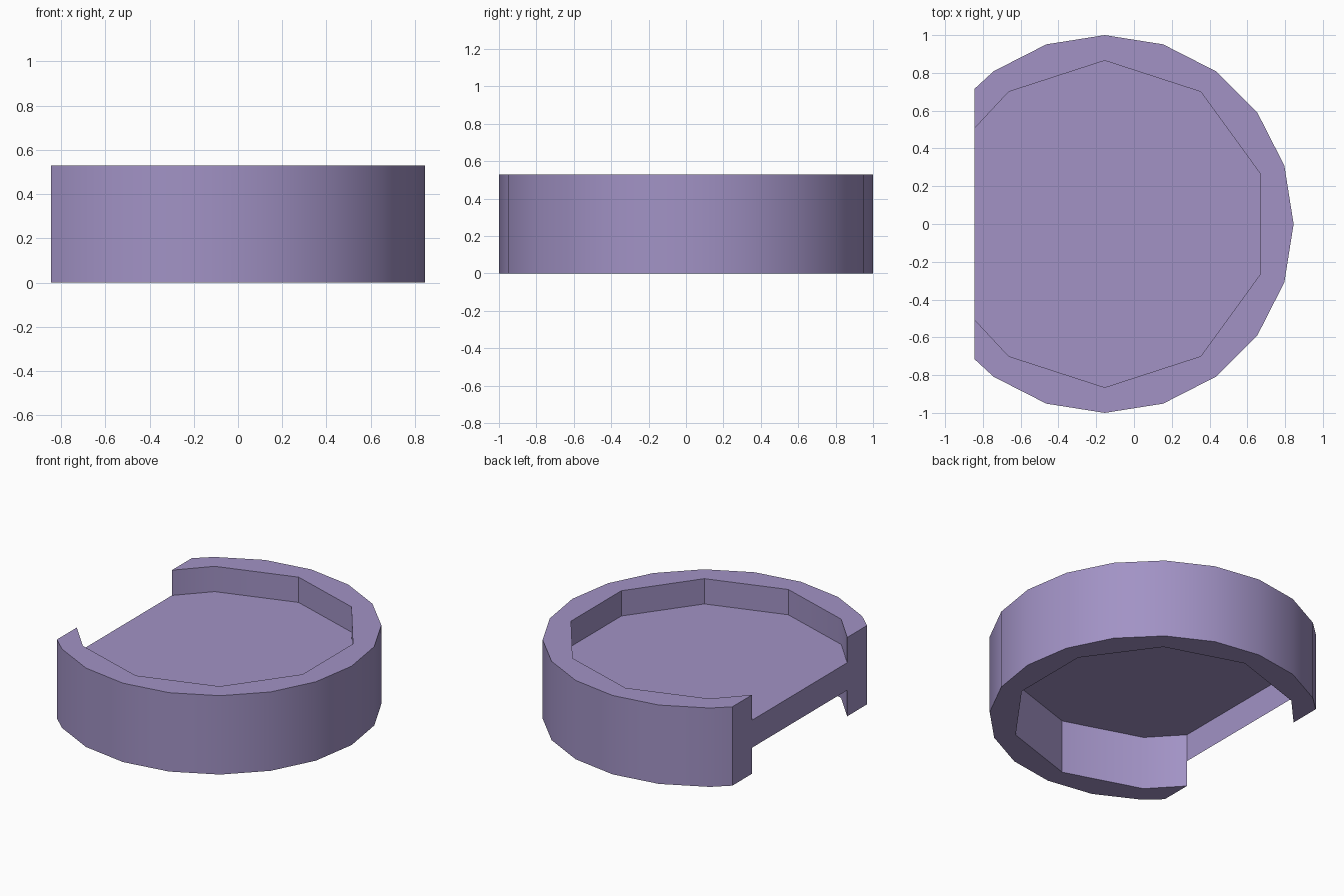
import bpy
import bmesh
from math import cos, sin, radians

CENTRE_X = -0.155      # centre of the round outline
CUT_X = -0.845         # flat open side
HEIGHT = 0.53
FLOOR_TOP = 0.36
APRON_BOTTOM = 0.175

cube = bpy.data.objects.get("Cube")
if cube:
    bpy.data.objects.remove(cube, do_unlink=True)

lavender = bpy.data.materials.new("lavender")
lavender.use_nodes = True
colour = (0.36, 0.29, 0.56, 1.0)
lavender.diffuse_color = colour
lavender.node_tree.nodes["Principled BSDF"].inputs["Base Color"].default_value = colour


def open_arc(radius, step, end_y):
    """Arc from the front end of the cut round to the back end."""
    points = [(CENTRE_X + radius * cos(radians(a)), radius * sin(radians(a)))
              for a in range(-126, 127, step)]
    return [(CUT_X, -end_y)] + points + [(CUT_X, end_y)]


def add_object(name, bm):
    mesh = bpy.data.meshes.new(name)
    bm.to_mesh(mesh)
    bm.free()
    mesh.materials.append(lavender)
    obj = bpy.data.objects.new(name, mesh)
    bpy.context.collection.objects.link(obj)
    bpy.ops.object.select_all(action="DESELECT")
    obj.select_set(True)
    bpy.context.view_layer.objects.active = obj
    bpy.ops.object.shade_smooth_by_angle(angle=radians(30))
    return obj


outer = open_arc(1.0, 18, 0.715)
inner = open_arc(0.865, 36, 0.505)

# Rim: a C-shaped outline raised to full height
bm = bmesh.new()
base = bm.faces.new([bm.verts.new((x, y, 0)) for x, y in outer + inner[::-1]])
raised = bmesh.ops.extrude_face_region(bm, geom=[base], use_keep_orig=True)
top_verts = [v for v in raised["geom"] if isinstance(v, bmesh.types.BMVert)]
bmesh.ops.translate(bm, verts=top_verts, vec=(0, 0, HEIGHT))
bmesh.ops.recalc_face_normals(bm, faces=bm.faces)
add_object("rim", bm)

# Floor: a single sheet with a short apron hanging from the open side
bm = bmesh.new()
sheet = [bm.verts.new((x, y, FLOOR_TOP)) for x, y in inner]
bm.faces.new(sheet)
front, back = sheet[0], sheet[-1]
low_front, low_back = [bm.verts.new((v.co.x, v.co.y, APRON_BOTTOM)) for v in (front, back)]
bm.faces.new((front, back, low_back, low_front))
bm.normal_update()
add_object("floor", bm)
